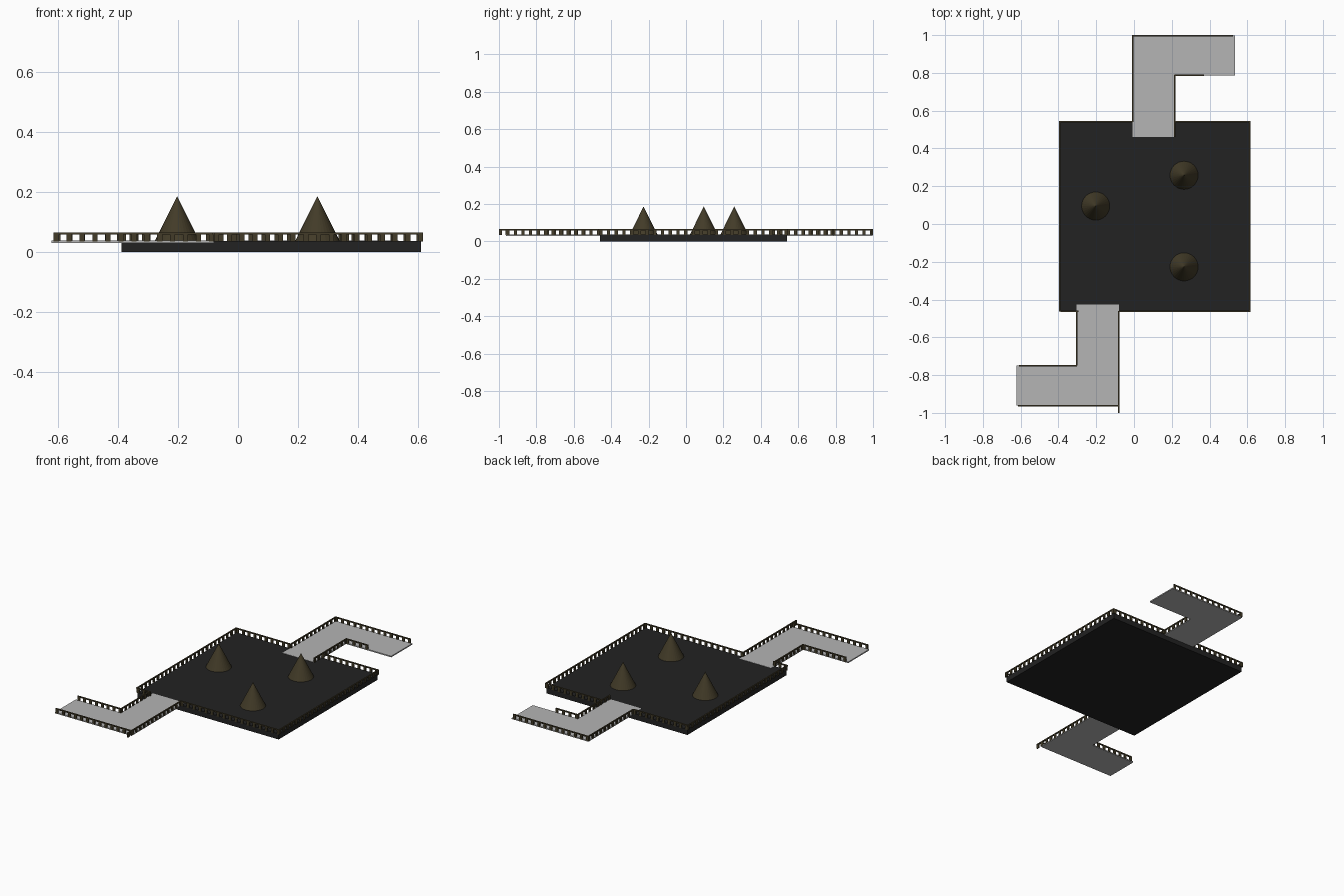
import bpy, bmesh, math
from mathutils import Matrix, Vector

if "Cube" in bpy.data.objects:
    bpy.data.objects.remove(bpy.data.objects["Cube"])


def material(name, rgb):
    m = bpy.data.materials.new(name)
    m.diffuse_color = (*rgb, 1)
    m.use_nodes = True
    m.node_tree.nodes["Principled BSDF"].inputs["Base Color"].default_value = m.diffuse_color
    return m


STONE = material("dark floor", (0.016, 0.016, 0.016))
PATH = material("grey path", (0.46, 0.46, 0.46))
WOOD = material("dark brown", (0.055, 0.044, 0.021))


def finish(name, bm, mat):
    mesh = bpy.data.meshes.new(name)
    bmesh.ops.recalc_face_normals(bm, faces=bm.faces)
    bm.to_mesh(mesh)
    bm.free()
    mesh.materials.append(mat)
    ob = bpy.data.objects.new(name, mesh)
    bpy.context.collection.objects.link(ob)
    return ob


def add_box(bm, lo, hi):
    lo, hi = Vector(lo), Vector(hi)
    mat = Matrix.Translation((lo + hi) / 2) @ Matrix.Diagonal((*(hi - lo), 1))
    bmesh.ops.create_cube(bm, size=1, matrix=mat)


def slab(name, outline, z0, z1, mat):
    bm = bmesh.new()
    face = bm.faces.new([bm.verts.new((x, y, z0)) for x, y in outline])
    ext = bmesh.ops.extrude_face_region(bm, geom=[face], use_keep_orig=True)
    verts = [g for g in ext["geom"] if isinstance(g, bmesh.types.BMVert)]
    bmesh.ops.translate(bm, vec=(0, 0, z1 - z0), verts=verts)
    finish(name, bm, mat)


def fence(name, a, b, t=0.008, w=0.017, step=0.0415):
    """Axis-aligned run of square posts under a thin top rail."""
    bm = bmesh.new()
    axis = 0 if abs(b[0] - a[0]) > abs(b[1] - a[1]) else 1
    s, e = sorted((a[axis], b[axis]))
    side = a[1 - axis]

    def bar(p, q, z0, z1, th):
        lo, hi = [0, 0, z0], [0, 0, z1]
        lo[axis], hi[axis] = p, q
        lo[1 - axis], hi[1 - axis] = side - th / 2, side + th / 2
        add_box(bm, lo, hi)

    bar(s, e, 0.058, 0.065, t)
    n = max(1, round((e - s - w) / step))
    for i in range(n + 1):
        p = s + (e - s - w) * i / n
        bar(p, p + w, 0.034, 0.058, t * 0.8)
    finish(name, bm, WOOD)


# Square floor
slab("floor", [(-0.388, -0.46), (0.61, -0.46), (0.61, 0.54), (-0.388, 0.54)], 0, 0.036, STONE)

# L-shaped walkways
slab("back_path", [(-0.008, 0.46), (0.215, 0.46), (0.215, 0.785), (0.535, 0.785),
                   (0.535, 0.998), (-0.008, 0.998)], 0.030, 0.0375, PATH)
slab("front_path", [(-0.08, -0.425), (-0.305, -0.425), (-0.305, -0.75), (-0.623, -0.75),
                    (-0.623, -0.962), (-0.08, -0.962)], 0.030, 0.0375, PATH)

# Fences around the floor and the walkways
runs = {
    "floor_left": ((-0.392, -0.464), (-0.392, 0.544)),
    "floor_right": ((0.614, -0.464), (0.614, 0.544)),
    "floor_front_left": ((-0.39, -0.463), (-0.295, -0.463)),
    "floor_front_right": ((-0.08, -0.463), (0.618, -0.463)),
    "floor_back_left": ((-0.39, 0.541), (-0.008, 0.541)),
    "floor_back_right": ((0.215, 0.541), (0.612, 0.541)),
    "back_path_left": ((-0.006, 0.54), (-0.006, 1.0)),
    "back_path_end": ((-0.008, 0.996), (0.525, 0.996)),
    "back_path_right": ((0.216, 0.46), (0.216, 0.79)),
    "back_path_inner": ((0.215, 0.787), (0.37, 0.787)),
    "front_path_right": ((-0.081, -1.0), (-0.081, -0.46)),
    "front_path_end": ((-0.615, -0.962), (-0.08, -0.962)),
    "front_path_left": ((-0.303, -0.75), (-0.303, -0.46)),
    "front_path_inner": ((-0.61, -0.75), (-0.303, -0.75)),
}
for name, (a, b) in runs.items():
    fence(name + "_fence", a, b)

# Three cones standing on the floor
for i, (x, y) in enumerate([(-0.203, 0.095), (0.265, 0.258), (0.265, -0.227)]):
    bm = bmesh.new()
    bmesh.ops.create_cone(bm, cap_ends=True, segments=32, radius1=0.075, radius2=0, depth=0.151,
                          matrix=Matrix.Translation((x, y, 0.1105)))
    finish(f"cone_{i + 1}", bm, WOOD)
